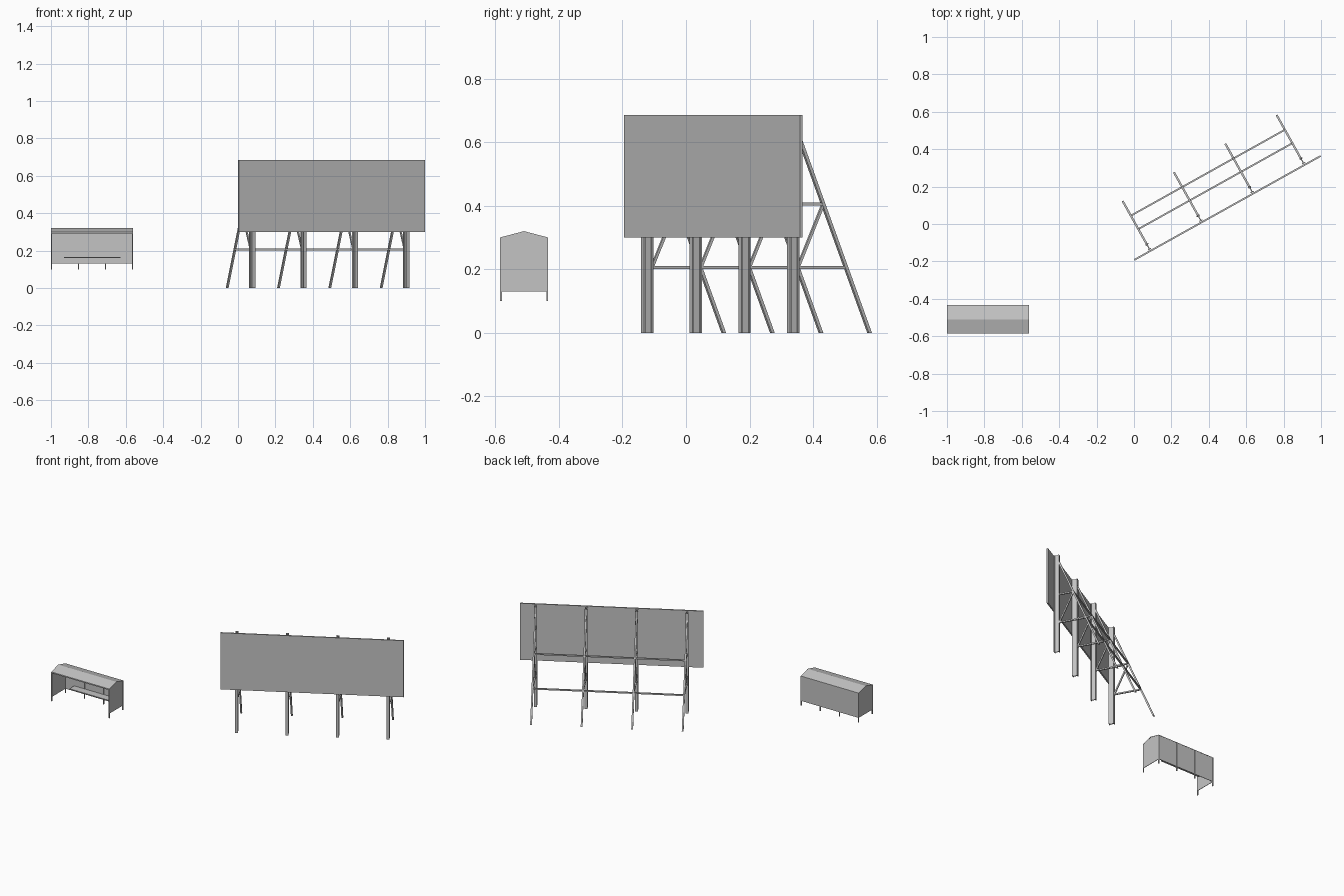
import bpy, bmesh, math
from mathutils import Vector, Matrix

cube = bpy.data.objects.get("Cube")
if cube:
    bpy.data.objects.remove(cube, do_unlink=True)

grey = bpy.data.materials.new("plain_grey")
grey.use_nodes = True
grey.diffuse_color = (0.55, 0.55, 0.55, 1)
grey.node_tree.nodes["Principled BSDF"].inputs["Base Color"].default_value = grey.diffuse_color

# Billboard frame: local x runs along the board, local y points to its back
BOARD = Matrix.Translation((0.502, 0.082, 0)) @ Matrix.Rotation(math.radians(29.15), 4, "Z")
WORLD = Matrix.Identity(4)


def finish(name, bm, frame):
    bmesh.ops.recalc_face_normals(bm, faces=bm.faces)
    mesh = bpy.data.meshes.new(name)
    bm.to_mesh(mesh)
    bm.free()
    mesh.materials.append(grey)
    obj = bpy.data.objects.new(name, mesh)
    obj.matrix_world = frame
    bpy.context.collection.objects.link(obj)
    return obj


def box(name, lo, hi, frame=WORLD):
    lo, hi = Vector(lo), Vector(hi)
    bm = bmesh.new()
    bmesh.ops.create_cube(bm, size=1)
    bmesh.ops.scale(bm, vec=hi - lo, verts=bm.verts)
    bmesh.ops.translate(bm, vec=(lo + hi) / 2, verts=bm.verts)
    return finish(name, bm, frame)


def prism(name, outline, offset, frame=WORLD):
    """Sweep a flat outline along an offset."""
    bm = bmesh.new()
    face = bm.faces.new([bm.verts.new(p) for p in outline])
    swept = bmesh.ops.extrude_face_region(bm, geom=[face])["geom"]
    bmesh.ops.translate(bm, vec=offset, verts=[v for v in swept if isinstance(v, bmesh.types.BMVert)])
    return finish(name, bm, frame)


def strut(name, x, a, b, width, thick):
    """Bar in the plane of a trestle, between two (y, z) points."""
    a, b = Vector(a), Vector(b)
    side = (b - a).normalized().orthogonal() * thick / 2
    pts = [(x - width / 2, *p) for p in (a - side, a + side, b + side, b - side)]
    return prism(name, pts, (width, 0, 0), BOARD)


def brace_y(z):
    return 0.305 - 0.413 * z


# Billboard panel
box("billboard_panel", (-0.5695, 0, 0.30), (0.5695, 0.009, 0.686), BOARD)

# Trestles: I-beam post, raking brace, ties and diagonal
HALF, FRONT, BACK, FLANGE, WEB = 0.0095, 0.0125, 0.0465, 0.005, 0.003
half_section = [(HALF, FRONT), (HALF, FRONT + FLANGE), (WEB, FRONT + FLANGE),
                (WEB, BACK - FLANGE), (HALF, BACK - FLANGE), (HALF, BACK)]
section = half_section + [(-x, y) for x, y in reversed(half_section)]
LOW, HIGH = 0.206, 0.405
for i in range(4):
    x = (i - 1.5) * 0.3143
    prism(f"post_{i}", [(x + px, py, 0) for px, py in section], (0, 0, 0.682), BOARD)
    # Brace foot is cut level with the ground
    top = 0.635
    half = 0.0055
    prism(f"brace_{i}", [(x - half, brace_y(0) - half, 0), (x - half, brace_y(0) + half, 0),
                         (x - half, brace_y(top) + half, top), (x - half, brace_y(top) - half, top)],
          (2 * half, 0, 0), BOARD)
    for label, z in (("lower", LOW), ("upper", HIGH)):
        strut(f"{label}_tie_{i}", x, (BACK, z), (brace_y(z), z), 0.008, 0.009)
    strut(f"diagonal_{i}", x, (BACK, LOW), (brace_y(HIGH), HIGH), 0.008, 0.009)

# Long rails linking the braces
for label, z in (("lower", LOW), ("upper", HIGH)):
    y = brace_y(z)
    box(f"{label}_rail", (-0.4715, y - 0.0045, z - 0.0045), (0.4715, y + 0.0045, z + 0.0045), BOARD)

# Shelter
X0, X1, Y0, Y1 = -1.0, -0.562, -0.586, -0.434
YM, EAVE, RIDGE, SKIRT, FOOT = (Y0 + Y1) / 2, 0.30, 0.32, 0.13, 0.10
LEG, SHEET = 0.006, 0.003

# Gabled end walls
for label, x in (("right", X0 + 0.0015), ("left", X1 - 0.0015 - SHEET)):
    prism(f"{label}_end_wall", [(x, Y0, SKIRT), (x, Y1, SKIRT), (x, Y1, EAVE),
                                (x, YM, RIDGE - 0.002), (x, Y0, EAVE)], (SHEET, 0, 0))

# Back wall and its legs
box("back_wall", (X0, Y1 - 0.0045, SKIRT), (X1, Y1 - 0.0015, EAVE))
for i in range(4):
    x = X0 + (X1 - X0 - LEG) * i / 3
    box(f"back_leg_{i}", (x, Y1 - LEG, FOOT), (x + LEG, Y1, EAVE))

# Front legs and eave beam
for label, x in (("right", X0), ("left", X1 - LEG)):
    box(f"front_{label}_leg", (x, Y0, FOOT), (x + LEG, Y0 + LEG, EAVE))
box("front_eave_beam", (X0, Y0, EAVE - 0.008), (X1, Y0 + LEG, EAVE))

# Folded roof sheet
prism("shelter_roof", [(X0, Y0, EAVE - SHEET), (X0, YM, RIDGE - SHEET), (X0, Y1, EAVE - SHEET),
                       (X0, Y1, EAVE), (X0, YM, RIDGE), (X0, Y0, EAVE)], (X1 - X0, 0, 0))

# Bench
box("bench", (-0.93, -0.49, 0.161), (-0.628, Y1 - 0.004, 0.167))
